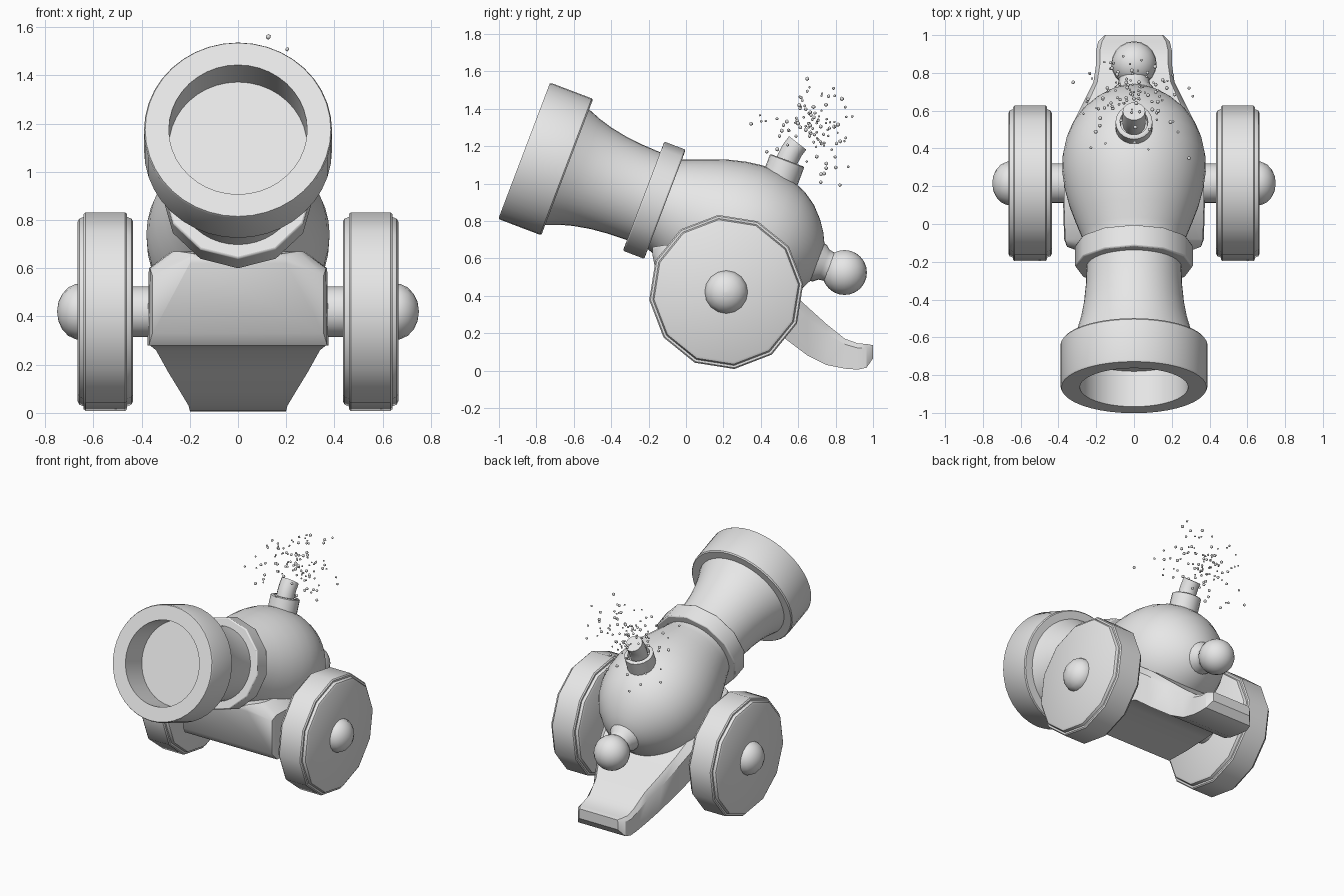
import bpy, bmesh, math, random
from mathutils import Vector, Matrix

if "Cube" in bpy.data.objects:
    bpy.data.objects.remove(bpy.data.objects["Cube"], do_unlink=True)

GREY = (0.8, 0.8, 0.8, 1.0)
mat = bpy.data.materials.new("plain grey")
mat.use_nodes = True
mat.diffuse_color = GREY
mat.node_tree.nodes["Principled BSDF"].inputs["Base Color"].default_value = GREY


def finish(name, bm, angle=35, bevel=0):
    """Turn a bmesh into a shaded object."""
    bmesh.ops.recalc_face_normals(bm, faces=bm.faces)
    mesh = bpy.data.meshes.new(name)
    bm.to_mesh(mesh)
    bm.free()
    mesh.materials.append(mat)
    obj = bpy.data.objects.new(name, mesh)
    bpy.context.collection.objects.link(obj)
    if bevel:
        mod = obj.modifiers.new("soft edges", 'BEVEL')
        mod.width, mod.segments, mod.limit_method = bevel, 2, 'ANGLE'
        mod.angle_limit = math.radians(35)
    bpy.ops.object.select_all(action='DESELECT')
    obj.select_set(True)
    bpy.context.view_layer.objects.active = obj
    bpy.ops.object.shade_smooth_by_angle(angle=math.radians(angle))
    return obj


def loft(bm, rings):
    """Bridge equal rings of points and cap both ends."""
    loops = [[bm.verts.new(p) for p in ring] for ring in rings]
    n = len(loops[0])
    for a, b in zip(loops, loops[1:]):
        for i in range(n):
            j = (i + 1) % n
            bm.faces.new((a[i], a[j], b[j], b[i]))
    bm.faces.new(loops[0])
    bm.faces.new(loops[-1])


def lathe(name, profile, origin, axis, sides=32, turn=0, bevel=0):
    """Revolve (distance, radius) points about an axis."""
    m = Matrix.Translation(origin) @ Vector(axis).to_track_quat('Z', 'Y').to_matrix().to_4x4()
    angles = [math.radians(turn) + math.tau * i / sides for i in range(sides)]
    bm = bmesh.new()
    loft(bm, [[m @ Vector((r * math.cos(a), r * math.sin(a), t)) for a in angles]
              for t, r in profile])
    return finish(name, bm, bevel=bevel)


def ball(bm, centre, radius, u, v):
    bmesh.ops.create_uvsphere(bm, u_segments=u, v_segments=v, radius=radius,
                              matrix=Matrix.Translation(centre))


# Barrel: everything here shares one tilted axis starting at the muzzle
MUZZLE = Vector((0, -0.865, 1.175))
AXIS = Vector((0, 0.934, -0.355)).normalized()
UP = Vector((0, 0.355, 0.934)).normalized()

lathe("muzzle_ring", [(0.2, 0.002), (0.2, 0.287), (0, 0.287), (0, 0.385), (0.01, 0.39),
                      (0.238, 0.39), (0.246, 0.384), (0.246, 0.3)], MUZZLE, AXIS, 40)
lathe("barrel", [(0.22, 0.34), (0.26, 0.325), (0.32, 0.302), (0.39, 0.282), (0.48, 0.265),
                 (0.58, 0.255), (0.7, 0.25), (0.8, 0.255), (0.86, 0.277), (0.95, 0.312),
                 (1.04, 0.344), (1.13, 0.367), (1.22, 0.38), (1.31, 0.378), (1.4, 0.36),
                 (1.48, 0.328), (1.55, 0.281), (1.61, 0.218), (1.65, 0.16), (1.68, 0.1),
                 (1.695, 0.04)], MUZZLE, AXIS, 40)
lathe("barrel_band", [(0.683, 0.2), (0.683, 0.312), (0.805, 0.312), (0.805, 0.2)],
      MUZZLE, AXIS, 12, bevel=0.008)
lathe("knob_neck", [(1.64, 0.115), (1.69, 0.105), (1.715, 0.085), (1.75, 0.08), (1.78, 0.085),
                    (1.82, 0.06)], MUZZLE, AXIS, 20)
bm = bmesh.new()
ball(bm, MUZZLE + AXIS * 1.832, 0.12, 20, 12)
finish("rear_knob", bm)

# Fuse holder and bent fuse
holder = Vector((0, 0.508, 1.035))
lathe("fuse_holder", [(-0.06, 0.098), (0.09, 0.098), (0.095, 0.09), (0.095, 0.074),
                      (0.06, 0.07)], holder, UP, 20)
bm = bmesh.new()
rings = []
for y, z, tilt in ((0.52, 1.07, 21), (0.545, 1.135, 24), (0.568, 1.178, 31), (0.597, 1.217, 38)):
    s, c = math.sin(math.radians(tilt)), math.cos(math.radians(tilt))
    rings.append([(0.06 * math.cos(a), y + 0.06 * math.sin(a) * c, z - 0.06 * math.sin(a) * s)
                  for a in [math.tau * i / 14 for i in range(14)]])
loft(bm, rings)
finish("fuse", bm)

# Sparks scattered above the fuse
random.seed(7)
bm = bmesh.new()
for i in range(110):
    p = (max(-0.33, min(0.35, random.gauss(0, 0.12))),
         max(0.32, min(0.97, random.gauss(0.68, 0.11))),
         max(0.95, min(1.56, random.gauss(1.29, 0.12))))
    bmesh.ops.create_icosphere(bm, subdivisions=1, radius=random.uniform(0.006, 0.012),
                               matrix=Matrix.Translation(p))
finish("sparks", bm, angle=60)

# Carriage: sections of (y, half widths and heights at bottom, middle, top)
sections = (
    (-0.18, 0.2, 0.62, 0.19, 0.64, 0.18, 0.66),
    (-0.12, 0.355, 0.33, 0.355, 0.57, 0.25, 0.67),
    (-0.08, 0.37, 0.28, 0.365, 0.6, 0.27, 0.67),
    (0.1, 0.375, 0.28, 0.37, 0.6, 0.29, 0.66),
    (0.3, 0.365, 0.28, 0.37, 0.56, 0.31, 0.6),
    (0.42, 0.34, 0.26, 0.355, 0.48, 0.31, 0.53),
    (0.53, 0.29, 0.17, 0.325, 0.4, 0.29, 0.45),
    (0.65, 0.235, 0.08, 0.265, 0.28, 0.24, 0.34),
    (0.75, 0.205, 0.03, 0.215, 0.2, 0.195, 0.25),
    (0.85, 0.2, 0.01, 0.2, 0.14, 0.18, 0.17),
    (0.92, 0.2, 0.005, 0.2, 0.12, 0.18, 0.145),
    (0.965, 0.19, 0.015, 0.19, 0.12, 0.17, 0.142),
    (1.0, 0.155, 0.065, 0.155, 0.12, 0.15, 0.135),
)
bm = bmesh.new()
rings = []
for y, wb, zb, wm, zm, wt, zt in sections:
    half = [(wb, y, zb), (wm, y, zm), (wt, y, zt)]
    rings.append(half + [(-x, yy, z) for x, yy, z in reversed(half)])
loft(bm, rings)
finish("carriage", bm, angle=32)

# Axle and twelve-sided wheels with domed hubs
HUB = Vector((0, 0.215, 0.42))
X = Vector((1, 0, 0))
lathe("axle", [(-0.46, 0.105), (0.46, 0.105)], HUB, X, 20)
for side, sign in (("left", 1), ("right", -1)):
    centre = HUB + X * sign * 0.55
    lathe(side + "_wheel", [(-0.115, 0.375), (-0.108, 0.388), (-0.09, 0.395), (0.09, 0.395),
                            (0.108, 0.388), (0.115, 0.375)], centre, X, 12, 6)
    lathe(side + "_tyre", [(-0.09, 0.38), (-0.09, 0.407), (-0.082, 0.414), (0.082, 0.414),
                           (0.09, 0.407), (0.09, 0.38)], centre, X, 12, 6)
    lathe(side + "_hub", [(sign * t, r) for t, r in ((0.1, 0.115), (0.122, 0.115), (0.155, 0.1),
                          (0.18, 0.072), (0.195, 0.04), (0.2, 0.004))], centre, X, 16)
